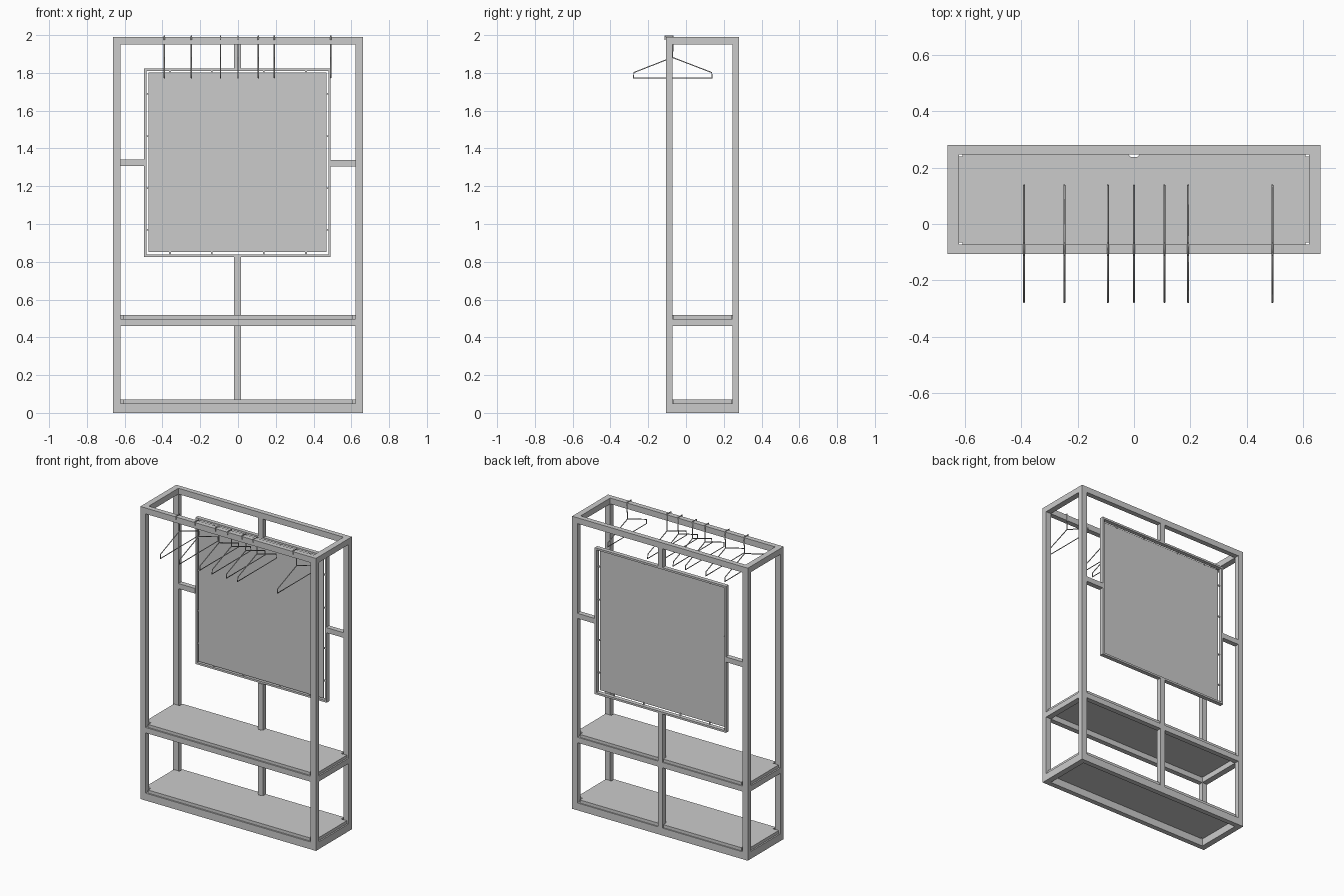
import bpy, bmesh

if "Cube" in bpy.data.objects:
    bpy.data.objects.remove(bpy.data.objects["Cube"])

W = 0.661                       # half width of the rack
Y0, Y1 = -0.106, 0.28           # front and back of the rack
TX, TY = 0.04, 0.034            # tube section
TOP = 1.99
XI = W - TX
YF, YB = Y0 + TY, Y1 - TY       # inner faces of the tubes


def box(name, x0, x1, y0, y1, z0, z1):
    bm = bmesh.new()
    bmesh.ops.create_cube(bm, size=1)
    for v in bm.verts:
        v.co = ((x0 + x1) / 2 + v.co.x * (x1 - x0),
                (y0 + y1) / 2 + v.co.y * (y1 - y0),
                (z0 + z1) / 2 + v.co.z * (z1 - z0))
    return finish(bm, name)


def finish(bm, name):
    bmesh.ops.recalc_face_normals(bm, faces=bm.faces)
    me = bpy.data.meshes.new(name)
    bm.to_mesh(me)
    bm.free()
    ob = bpy.data.objects.new(name, me)
    bpy.context.collection.objects.link(ob)
    return ob


# corner posts
for sx, side in ((-1, "left"), (1, "right")):
    xa, xb = sorted((sx * W, sx * XI))
    box(f"front_post_{side}", xa, xb, Y0, YF, 0, TOP)
    box(f"back_post_{side}", xa, xb, YB, Y1, 0, TOP)

# horizontal rings of beams: bottom, middle, top
for ring, z0, z1 in (("bottom", 0, 0.05), ("middle", 0.46, 0.497), ("top", 1.95, TOP)):
    box(f"{ring}_front_beam", -XI, XI, Y0, YF, z0, z1)
    box(f"{ring}_back_beam", -XI, XI, YB, Y1, z0, z1)
    box(f"{ring}_left_beam", -W, -XI, YF, YB, z0, z1)
    box(f"{ring}_right_beam", XI, W, YF, YB, z0, z1)


# shelf boards notched round the corner posts and the centre post
def shelf(name, z, t):
    xo, xn = W - 0.01, XI - 0.012
    yo0, yn0, yn1, yo1 = Y0 + 0.01, YF + 0.006, YB - 0.006, Y1 - 0.008
    half = [(xn, yo0), (xn, yn0), (xo, yn0), (xo, yn1), (xn, yn1), (xn, yo1),
            (0.02, yo1), (0.02, YB), (0.011, YB - 0.009)]
    outline = half + [(-x, y) for x, y in reversed(half)]
    bm = bmesh.new()
    f = bm.faces.new([bm.verts.new((x, y, z)) for x, y in outline])
    ext = bmesh.ops.extrude_face_region(bm, geom=[f])
    bmesh.ops.translate(bm, vec=(0, 0, t),
                        verts=[g for g in ext["geom"] if isinstance(g, bmesh.types.BMVert)])
    finish(bm, name)


shelf("lower_shelf", 0.05, 0.021)
shelf("upper_shelf", 0.497, 0.02)

# back panel and its thin surrounding frame
PX0, PX1, PZ0, PZ1, FT = -0.497, 0.491, 0.826, 1.822, 0.013
FY = 0.252
box("panel_frame_left", PX0, PX0 + FT, FY, Y1, PZ0, PZ1)
box("panel_frame_right", PX1 - FT, PX1, FY, Y1, PZ0, PZ1)
box("panel_frame_bottom", PX0 + FT, PX1 - FT, FY, Y1, PZ0, PZ0 + FT)
box("panel_frame_top", PX0 + FT, PX1 - FT, FY, Y1, PZ1 - FT, PZ1)
box("back_panel", -0.474, 0.468, 0.25, 0.258, 0.851, 1.801)

# small clips joining panel to frame
c = 0.004
for x in (-0.36, -0.14, 0.137, 0.36):
    box("panel_clip_top", x - c, x + c, 0.254, 0.262, 1.795, 1.812)
    box("panel_clip_bottom", x - c, x + c, 0.254, 0.262, 0.836, 0.856)
for z in (0.97, 1.19, 1.465, 1.69):
    box("panel_clip_left", -0.487, -0.47, 0.254, 0.262, z - c, z + c)
    box("panel_clip_right", 0.464, 0.481, 0.254, 0.262, z - c, z + c)

# supports that carry the panel
box("left_arm", -XI, PX0, YB, Y1, 1.307, 1.342)
box("right_arm", PX1, XI, YB, Y1, 1.305, 1.34)
box("center_post_lower", -0.02, 0.016, YB, Y1, 0.05, 0.46)
box("center_post_middle", -0.02, 0.016, YB, Y1, 0.497, PZ0)
box("center_post_upper", -0.02, 0.016, YB, Y1, PZ1, 1.95)

# wire hangers hooked over the front top beam
hook = [(-0.111, 1.975), (-0.111, 1.996), (-0.069, 1.996), (-0.069, 1.945), (-0.072, 1.882)]
body = [(-0.072, 1.882), (-0.276, 1.802), (-0.278, 1.773), (0.138, 1.773), (0.136, 1.802)]
for i, x in enumerate((-0.39, -0.247, -0.093, 0.0, 0.108, 0.192, 0.491)):
    cu = bpy.data.curves.new("hanger", "CURVE")
    cu.dimensions = "3D"
    cu.bevel_depth = 0.0035
    cu.bevel_resolution = 1
    cu.use_fill_caps = True
    for pts, closed in ((hook, False), (body, True)):
        sp = cu.splines.new("POLY")
        sp.points.add(len(pts) - 1)
        for p, (y, z) in zip(sp.points, pts):
            p.co = (x, y, z, 1)
        sp.use_cyclic_u = closed
    ob = bpy.data.objects.new(f"hanger_{i + 1}", cu)
    bpy.context.collection.objects.link(ob)
